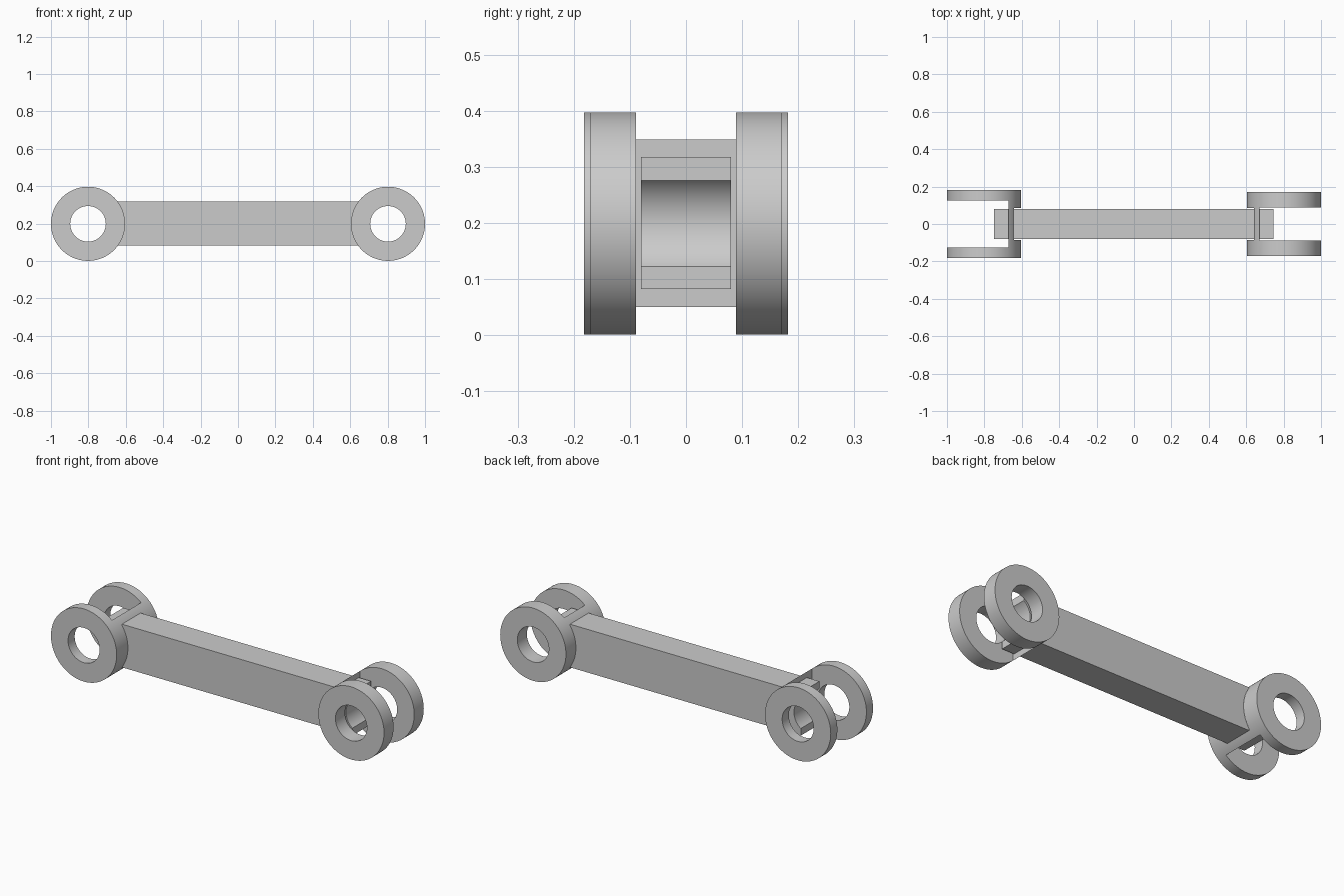
import bpy
import math

cube = bpy.data.objects.get("Cube")
if cube:
    bpy.data.objects.remove(cube, do_unlink=True)

metal = bpy.data.materials.new("plain_grey")
metal.use_nodes = True
GREY = (0.6, 0.6, 0.6, 1)
metal.diffuse_color = GREY
metal.node_tree.nodes["Principled BSDF"].inputs["Base Color"].default_value = GREY

MID_Z = 0.199
RING_R = 0.198
HOLE_R = 0.095


def box(name, x0, x1, half_y, z0, z1):
    bpy.ops.mesh.primitive_cube_add(size=1, location=((x0 + x1) / 2, 0, (z0 + z1) / 2))
    ob = bpy.context.object
    ob.name = name
    ob.scale = (x1 - x0, 2 * half_y, z1 - z0)
    bpy.ops.object.transform_apply(location=False, rotation=False, scale=True)
    return ob


def disc(name, x, radius, half_y):
    bpy.ops.mesh.primitive_cylinder_add(vertices=96, radius=radius, depth=2 * half_y,
                                        location=(x, 0, MID_Z),
                                        rotation=(math.pi / 2, 0, 0))
    ob = bpy.context.object
    ob.name = name
    bpy.ops.object.transform_apply(location=False, rotation=True, scale=True)
    return ob


def cut(target, cutters):
    bpy.context.view_layer.objects.active = target
    for c in cutters:
        mod = target.modifiers.new("cut", "BOOLEAN")
        mod.operation = "DIFFERENCE"
        mod.solver = "EXACT"
        mod.object = c
        bpy.ops.object.modifier_apply(modifier=mod.name)
        bpy.data.objects.remove(c, do_unlink=True)


def finish(ob):
    ob.data.materials.clear()
    ob.data.materials.append(metal)
    bpy.ops.object.select_all(action="DESELECT")
    ob.select_set(True)
    bpy.context.view_layer.objects.active = ob
    bpy.ops.object.shade_smooth_by_angle(angle=math.radians(30))


def clevis(name, side, half_y, outer_gap, inner_gap):
    """Thick disc with a bore, slotted from both sides to leave a web."""
    x = side * (1 - RING_R)
    body = disc(name, x, RING_R, half_y)
    outer = sorted((side * 0.672, side * 1.1))
    inner = sorted((side * 0.5, side * 0.642))
    cut(body, [disc("bore", x, HOLE_R, 0.5),
               box("outer_slot", *outer, outer_gap, -0.1, 0.5),
               box("inner_slot", *inner, inner_gap, -0.1, 0.5)])
    finish(body)


# Forked ring ends
clevis("right_fork", -1, 0.182, 0.125, 0.085)
clevis("left_fork", 1, 0.171, 0.089, 0.085)

# Straight bar, its tips hollowed by the pin bores
bar = box("link_bar", -0.748, 0.746, 0.08, 0.082, 0.317)
cut(bar, [disc("tip_bore", s * (1 - RING_R), HOLE_R, 0.5) for s in (-1, 1)])
finish(bar)
